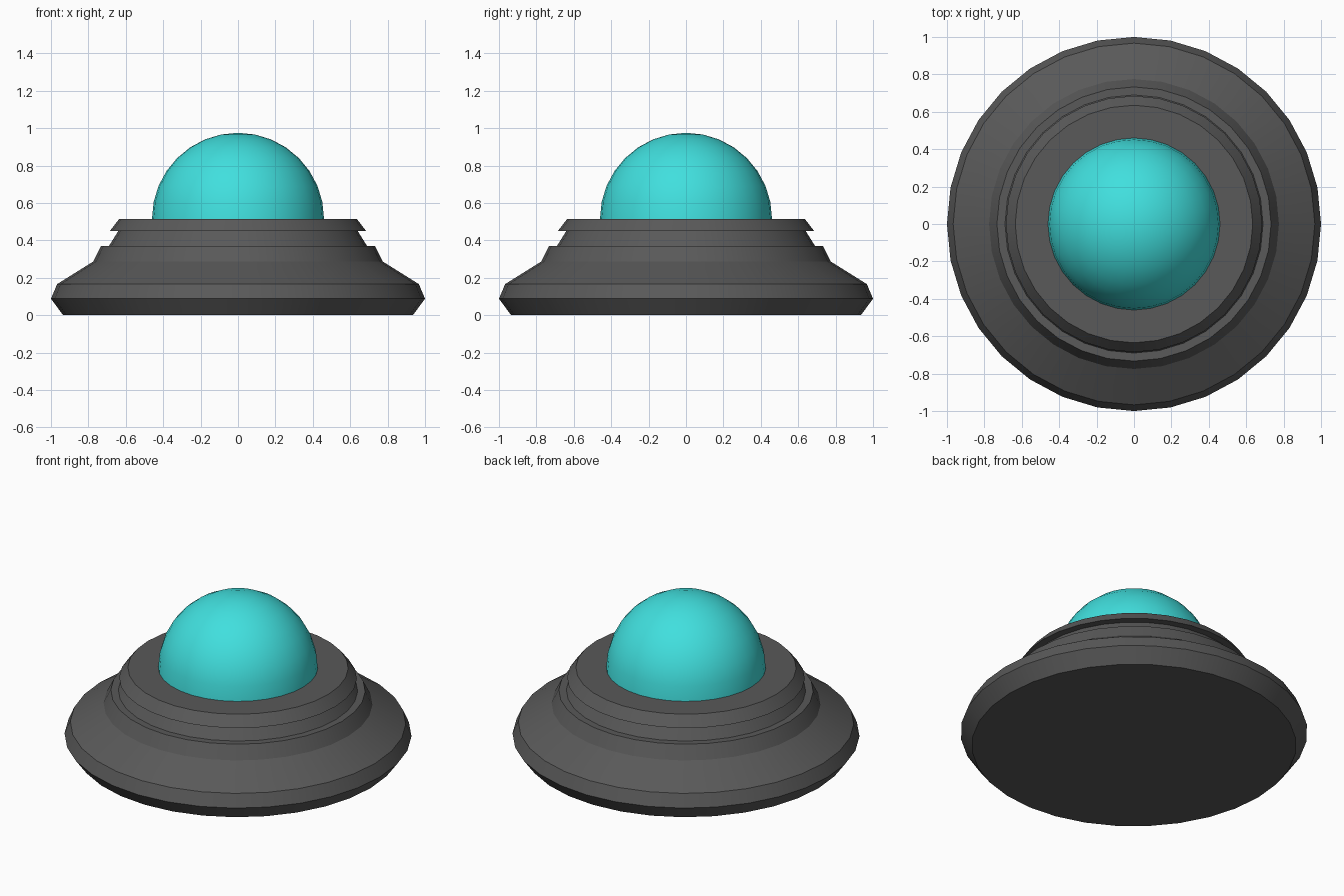
import bpy, bmesh, math
from mathutils import Matrix

cube = bpy.data.objects.get("Cube")
if cube:
    bpy.data.objects.remove(cube, do_unlink=True)

SIDES = 32


def material(name, color):
    mat = bpy.data.materials.new(name)
    mat.use_nodes = True
    mat.diffuse_color = color
    mat.node_tree.nodes["Principled BSDF"].inputs["Base Color"].default_value = color
    return mat


def lathe(name, profile, mat):
    """Revolve (radius, z) points about z; a zero radius closes on the axis."""
    bm = bmesh.new()
    verts = [bm.verts.new((0, -r, z)) for r, z in profile]
    edges = [bm.edges.new(pair) for pair in zip(verts, verts[1:])]
    bmesh.ops.spin(bm, geom=verts + edges, cent=(0, 0, 0), axis=(0, 0, 1),
                   angle=math.tau, steps=SIDES, use_merge=True)
    bmesh.ops.remove_doubles(bm, verts=bm.verts, dist=1e-5)
    bmesh.ops.recalc_face_normals(bm, faces=bm.faces)
    mesh = bpy.data.meshes.new(name)
    bm.to_mesh(mesh)
    bm.free()
    mesh.materials.append(mat)
    obj = bpy.data.objects.new(name, mesh)
    bpy.context.collection.objects.link(obj)
    bpy.ops.object.select_all(action="DESELECT")
    obj.select_set(True)
    bpy.context.view_layer.objects.active = obj
    bpy.ops.object.shade_smooth_by_angle(angle=math.radians(30))
    return obj


metal = material("dark grey metal", (0.1, 0.1, 0.1, 1))
glass = material("turquoise glass", (0.052, 0.74, 0.73, 1))

# Stepped saucer body with an overhanging collar
lathe("saucer_body", [
    (0, 0), (0.935, 0), (1.0, 0.088), (0.967, 0.166), (0.775, 0.286),
    (0.733, 0.37), (0.69, 0.37), (0.64, 0.45), (0.685, 0.45),
    (0.635, 0.515), (0, 0.515)], metal)

# Half-sphere canopy resting on the collar
R, BASE = 0.46, 0.515
arc = [(R * math.cos(math.pi / 16 * i), BASE + R * math.sin(math.pi / 16 * i))
       for i in range(8)]
lathe("dome", arc + [(0, BASE + R)], glass)
